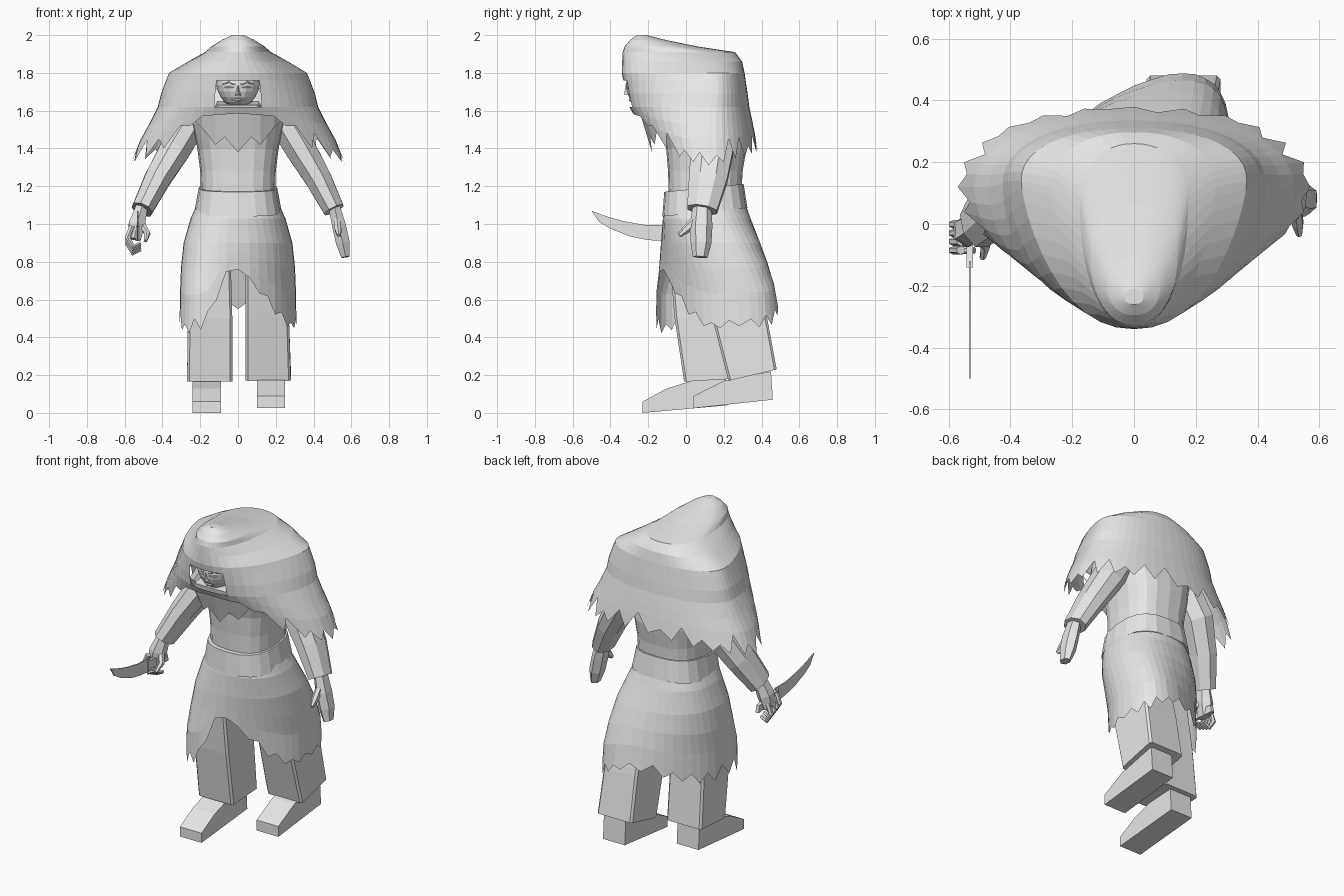
import bpy, bmesh, math, random
from mathutils import Vector

random.seed(4)
if "Cube" in bpy.data.objects:
    bpy.data.objects.remove(bpy.data.objects["Cube"])

grey = bpy.data.materials.new("plain grey")
grey.use_nodes = True
grey.diffuse_color = (0.8, 0.8, 0.8, 1)
grey.node_tree.nodes["Principled BSDF"].inputs["Base Color"].default_value = (0.8, 0.8, 0.8, 1)


def finish(name, bm):
    bmesh.ops.recalc_face_normals(bm, faces=bm.faces)
    mesh = bpy.data.meshes.new(name)
    bm.to_mesh(mesh)
    bm.free()
    mesh.materials.append(grey)
    obj = bpy.data.objects.new(name, mesh)
    bpy.context.collection.objects.link(obj)
    return obj


def loft(name, rings, caps=(True, True), skip=None):
    """Bridge closed rings of points; skip(centre) leaves a face out."""
    bm = bmesh.new()
    rows = [[bm.verts.new(p) for p in ring] for ring in rings]
    n = len(rows[0])
    for a, b in zip(rows, rows[1:]):
        for i in range(n):
            quad = [a[i], a[(i + 1) % n], b[(i + 1) % n], b[i]]
            if skip is None or not skip(sum((v.co for v in quad), Vector()) / 4):
                bm.faces.new(quad)
    for use, row in zip(caps, (rows[0], rows[-1])):
        if use:
            bm.faces.new(row)
    return finish(name, bm)


def lerp_table(table, key):
    """Read a row of values from a table sorted by its first column."""
    if key <= table[0][0]:
        return table[0][1:]
    for a, b in zip(table, table[1:]):
        if key <= b[0]:
            t = (key - a[0]) / (b[0] - a[0])
            return [p + (q - p) * t for p, q in zip(a[1:], b[1:])]
    return table[-1][1:]


def oval(angle, w, yf, yb, ym, point, power):
    """Egg-shaped section, widest at ym, more beaked in front as point grows."""
    s, c = math.sin(angle), math.cos(angle)
    y = ym - (ym - yf) * c ** point if c > 0 else ym + (yb - ym) * (-c) ** power
    return math.copysign(abs(s) ** power, s) * w, y


def garment(name, table, levels, split, hem, jag, cols, power, shear=0, cap=False, skip=None):
    """Draped shell: levels under the split stretch down to a ragged hem."""
    rings, low = [], levels[-1]
    teeth = [random.uniform(0.3, 1.0) * (i % 2) for i in range(cols)]
    for lv in levels:
        ring = []
        for i in range(cols):
            deg = (i * 360 / cols + 180) % 360 - 180
            z = lv
            if lv < split:
                z = split - (split - lv) / (split - low) * (split - lerp_table(hem, deg)[0])
            if lv == low:
                z += teeth[i] * jag(deg)
            x, y = oval(math.radians(deg), *lerp_table(table, z), power)
            ring.append((x, y + shear * x * min(1, max(0, (1.08 - z) * 2.2)), z))
        rings.append(ring)
    return loft(name, rings, (cap, False), skip)


def tube(name, path, sides=8):
    """Limb along (x, y, z, thickness, depth) stations."""
    rings = []
    for k, (x, y, z, r, d) in enumerate(path):
        a, b = path[max(k - 1, 0)], path[min(k + 1, len(path) - 1)]
        along = Vector((b[0] - a[0], b[1] - a[1], b[2] - a[2])).normalized()
        side = along.cross(Vector((0, 1, 0))).normalized()
        deep = side.cross(along)
        turn = [2 * math.pi * (i + 0.5) / sides for i in range(sides)]
        rings.append([Vector((x, y, z)) + side * r * math.cos(t) + deep * d * math.sin(t) for t in turn])
    return loft(name, rings)


def slab(name, outline, x0, x1):
    """Side outline of (y, z) points extruded across x."""
    return loft(name, [[(x, y, z) for y, z in outline] for x in (x0, x1)])


def box_ring(x0, x1, y0, y1, z0, z1, c=0.012):
    """Rectangle with clipped corners, front edge at z0 and back edge at z1."""
    pts = [(x0 + c, y0), (x1 - c, y0), (x1, y0 + c), (x1, y1 - c),
           (x1 - c, y1), (x0 + c, y1), (x0, y1 - c), (x0, y0 + c)]
    return [(x, y, z0 + (z1 - z0) * (y - y0) / (y1 - y0)) for x, y in pts]


# Hooded fur cape: narrow hood in front, broad hump over the shoulders behind
cape_shape = [(1.32, .57, -.15, .39, .12, .9), (1.45, .515, -.21, .37, .12, .9), (1.53, .47, -.25, .355, .12, .9),
              (1.62, .425, -.30, .335, .13, 1), (1.7, .405, -.32, .325, .14, 1.15), (1.8, .365, -.34, .31, .14, 1.4),
              (1.86, .265, -.338, .297, .12, 1.3), (1.91, .175, -.335, .26, .06, .95),
              (1.94, .14, -.325, .06, -.1, .9), (1.975, .085, -.295, -.11, -.2, .9), (2.0, .03, -.26, -.21, -.235, .9)]
side_hem = [(0, 1.585), (24, 1.57), (32, 1.5), (42, 1.41), (65, 1.34), (90, 1.31), (125, 1.35), (180, 1.39)]
cape_hem = [(-a, z) for a, z in reversed(side_hem[1:])] + side_hem
garment("hooded_cape", cape_shape, [2.0, 1.975, 1.94, 1.91, 1.86, 1.8, 1.76, 1.69, 1.62, 1.53, 1.45, 1.32],
        1.62, cape_hem, lambda d: 0.12 if abs(d) > 30 else 0.0, 48, .9, cap=True,
        skip=lambda c: abs(c.x) < 0.11 and c.y < -0.2 and 1.62 < c.z < 1.76)

# Pointed scarf on the chest
bm = bmesh.new()
edge = [(-.25, 1.56), (-.19, 1.51), (-.12, 1.42), (-.07, 1.46), (0, 1.38),
        (.07, 1.46), (.12, 1.42), (.19, 1.51), (.25, 1.56)]
upper = [bm.verts.new((x, -.25 + 1.5 * x * x, 1.61)) for x, z in edge]
lower = [bm.verts.new((x, -.18 - (z - 1.38) * .2 + 1.5 * x * x, z)) for x, z in edge]
for i in range(len(edge) - 1):
    bm.faces.new((upper[i], upper[i + 1], lower[i + 1], lower[i]))
finish("chest_scarf", bm)


def oval_ring(z, w, yf, yb, tilt=0, sides=20):
    pts = [oval(2 * math.pi * i / sides, w, yf, yb, (yf + yb) / 2, .75, .75) for i in range(sides)]
    return [(x, y, z + tilt * (y - yf)) for x, y in pts]


# Torso and belt
loft("torso", [oval_ring(*r) for r in [(1.1, .195, -.09, .29), (1.28, .2, -.095, .3), (1.4, .215, -.105, .32),
                                       (1.53, .245, -.14, .31), (1.64, .25, -.13, .27), (1.72, .15, -.1, .2)]])
loft("belt", [oval_ring(1.04, .232, -.125, .325, tilt=.1), oval_ring(1.17, .208, -.115, .305, tilt=.1)])

# Ragged wrap skirt, parted at the front and swept back over the trailing leg
skirt_shape = [(.42, .31, -.115, .455, .15, .85), (.6, .308, -.115, .445, .15, .85), (.75, .304, -.12, .425, .15, .85),
               (.9, .288, -.125, .385, .13, .85), (1.05, .245, -.122, .335, .11, .8), (1.12, .21, -.11, .31, .1, .8)]
skirt_hem = [(-180, .55), (-150, .5), (-115, .45), (-90, .46), (-55, .42), (-28, .45), (-9, .73),
             (0, .76), (12, .68), (30, .54), (60, .44), (90, .46), (120, .45), (150, .53), (180, .57)]
garment("ragged_skirt", skirt_shape, [1.12, 1.03, .9, .76, .62, .42], .9, skirt_hem,
        lambda d: .02 if abs(d) < 14 else .08, 40, .85, shear=.43)

# Trouser legs, the left one set back
loft("right_leg", [box_ring(-.22, -.04, -.09, .2, .85, .85), box_ring(-.265, -.03, -.06, .21, .5, .5),
                   box_ring(-.27, -.03, -.01, .24, .165, .18)])
loft("left_leg", [box_ring(.04, .21, .06, .34, .85, .85), box_ring(.04, .27, .14, .43, .5, .5),
                  box_ring(.04, .28, .225, .48, .17, .23)])

# Wedge shoes
slab("right_shoe", [(-.23, 0), (-.23, .06), (-.1, .13), (.03, .17), (.21, .19), (.22, .04)], -.24, -.09)
slab("left_shoe", [(.04, .025), (.04, .09), (.2, .17), (.45, .22), (.46, .07)], .1, .25)

# Straight sleeves
for name, s, y in (("left", 1, .085), ("right", -1, .0)):
    tube(name + "_sleeve", [(s * .24, .14, 1.55, .09, .115), (s * .33, .14, 1.4, .088, .122),
                            (s * .425, (y + .15) / 2, 1.24, .075, .11), (s * .508, y, 1.075, .06, .086)])

# Open left hand
tube("left_hand", [(.51, .085, 1.09, .035, .05), (.535, .08, .99, .042, .06), (.555, .08, .9, .042, .055),
                   (.57, .075, .825, .025, .04)], 6)
tube("left_thumb", [(.525, .05, 1.02, .02, .025), (.53, -.0, .97, .02, .022), (.535, -.035, .94, .01, .012)], 6)

# Right fist with curled fingers
tube("right_hand", [(-.51, .0, 1.09, .035, .045), (-.535, -.02, 1.0, .05, .055), (-.55, -.03, .92, .04, .045)], 6)
for i in range(4):
    y, z = -.085 + i * .028, .96 - i * .012
    tube("right_finger_%d" % (i + 1), [(-.56, y, z + .03, .016, .014), (-.585, y, z - .03, .016, .014),
                                       (-.555, y, z - .08, .014, .013), (-.515, y, z - .06, .01, .01)], 6)
tube("right_thumb", [(-.51, -.03, 1.0, .02, .02), (-.48, -.07, .95, .018, .018), (-.49, -.11, .91, .01, .01)], 6)

# Curved knife
slab("knife_blade", [(-.12, .995), (-.22, .995), (-.33, 1.015), (-.42, 1.04), (-.5, 1.07), (-.46, 1.01),
                     (-.4, .975), (-.3, .935), (-.2, .915), (-.12, .91)], -.534, -.527)
slab("knife_handle", [(-.14, .91), (-.14, .99), (-.115, .98), (.05, .955), (.06, .91), (-.115, .925)], -.541, -.52)

# Head and facial features
bm = bmesh.new()
bmesh.ops.create_uvsphere(bm, u_segments=16, v_segments=12, radius=1)
for v in bm.verts:
    taper = 1 + .15 * min(0, v.co.z)
    v.co = (v.co.x * .115 * taper, -.2 + v.co.y * .118, 1.735 + v.co.z * .125)
finish("head", bm)
loft("nose", [[(-.009, -.305, 1.74), (.009, -.305, 1.74), (0, -.318, 1.74)],
              [(-.02, -.295, 1.68), (.02, -.295, 1.68), (0, -.328, 1.686)]])
tube("lips", [(-.03, -.278, 1.655, .005, .008), (0, -.296, 1.657, .009, .008), (.03, -.278, 1.655, .005, .008)], 6)
for name, s in (("left", 1), ("right", -1)):
    tube(name + "_brow", [(s * .015, -.314, 1.74, .006, .006), (s * .05, -.303, 1.752, .006, .006),
                          (s * .08, -.284, 1.742, .004, .005)], 6)
    tube(name + "_eye", [(s * .02, -.312, 1.722, .003, .004), (s * .045, -.304, 1.722, .007, .006),
                         (s * .07, -.29, 1.722, .003, .004)], 6)

# Neck and collar under the chin
tube("neck", [(0, -.02, 1.55, .1, .1), (0, -.13, 1.68, .08, .08)])
loft("collar", [box_ring(-.11, .11, -.275, -.1, 1.63, 1.65), box_ring(-.13, .13, -.27, -.1, 1.6, 1.6)])
